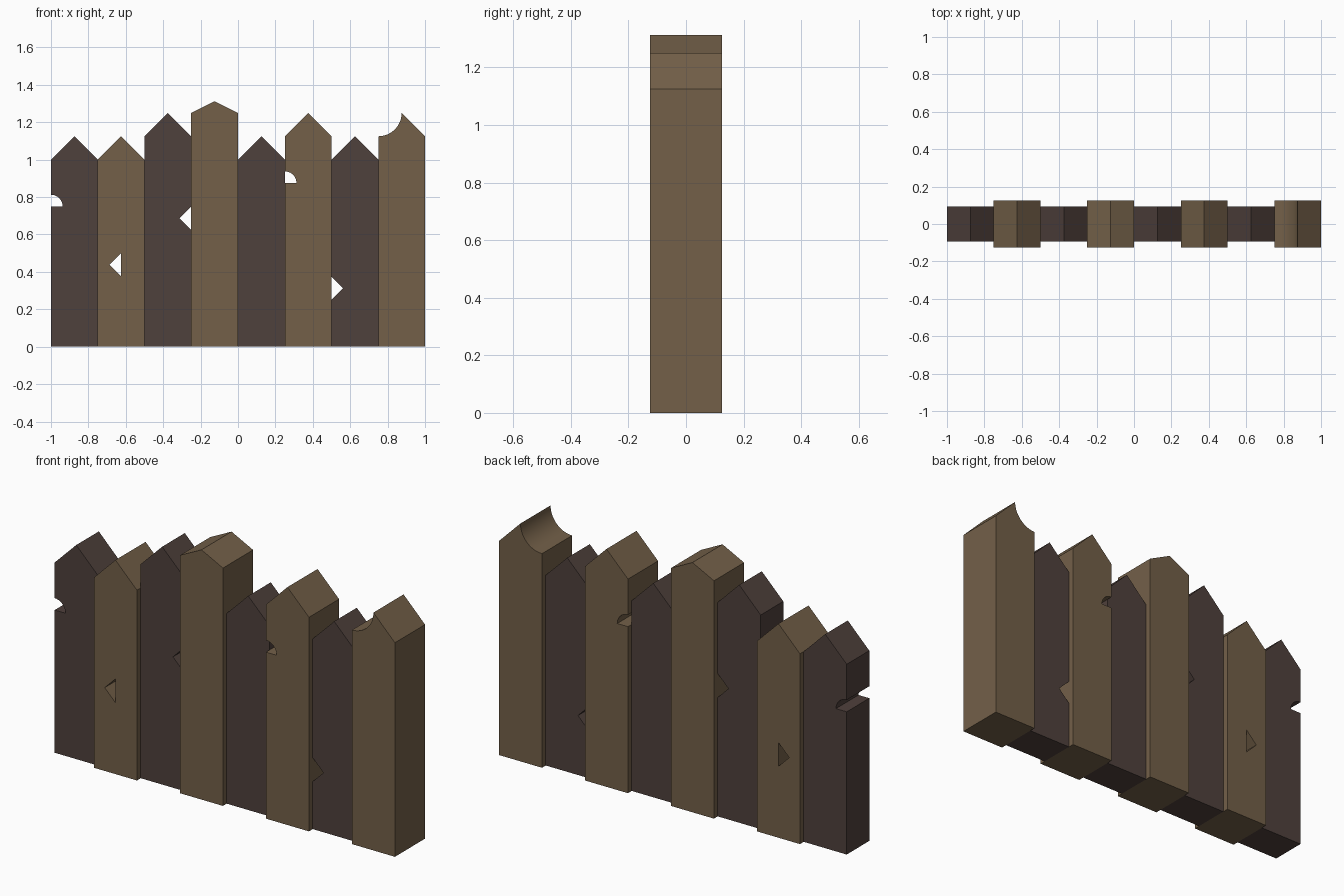
import bpy, bmesh
from math import cos, sin, radians

cube = bpy.data.objects.get("Cube")
if cube:
    bpy.data.objects.remove(cube, do_unlink=True)

WIDTH = 0.25
NICK = WIDTH / 4  # size of the small chips and notches


def make_material(name, rgb):
    mat = bpy.data.materials.new(name)
    mat.use_nodes = True
    color = (*rgb, 1)
    mat.diffuse_color = color
    bsdf = mat.node_tree.nodes["Principled BSDF"]
    bsdf.inputs["Base Color"].default_value = color
    bsdf.inputs["Roughness"].default_value = 0.9
    return mat


dark_wood = make_material("dark brown wood", (0.078, 0.052, 0.045))
light_wood = make_material("light brown wood", (0.172, 0.117, 0.066))


def arc(cx, cz, radius, start, end, steps=10):
    angles = [radians(start + (end - start) * i / steps) for i in range(steps + 1)]
    return [(cx + radius * cos(a), cz + radius * sin(a)) for a in angles]


def round_chip(z):
    """Quarter-round bite in the left edge, listed from top to bottom."""
    return arc(0, z, NICK, 90, 0) + [(0, z)]


def v_notch(x, z, direction):
    """Triangular notch, tip pointing along direction, listed from top to bottom."""
    return [(x, z + NICK), (x + direction * NICK, z), (x, z - NICK)]


def build_plank(name, x, depth, loops, material):
    """Fill an outline (plus any hole outlines) and extrude it along y."""
    bm = bmesh.new()
    edges = []
    for loop in loops:
        verts = [bm.verts.new((x + px, -depth / 2, pz)) for px, pz in loop]
        edges += [bm.edges.new((v, verts[i - 1])) for i, v in enumerate(verts)]
    bmesh.ops.triangle_fill(bm, edges=edges, use_beauty=True)
    result = bmesh.ops.extrude_face_region(bm, geom=bm.faces[:], use_keep_orig=True)
    moved = [g for g in result["geom"] if isinstance(g, bmesh.types.BMVert)]
    bmesh.ops.translate(bm, verts=moved, vec=(0, depth, 0))
    bmesh.ops.recalc_face_normals(bm, faces=bm.faces[:])
    mesh = bpy.data.meshes.new(name)
    bm.to_mesh(mesh)
    bm.free()
    mesh.materials.append(material)
    obj = bpy.data.objects.new(name, mesh)
    bpy.context.collection.objects.link(obj)
    return obj


# Shoulder height, peak height and damage of each plank
planks = [
    dict(shoulder=1.0, peak=1.125, left=round_chip(0.75)),
    dict(shoulder=1.0, peak=1.125, holes=[v_notch(WIDTH / 2, 0.4375, -1)]),
    dict(shoulder=1.125, peak=1.25, right=v_notch(WIDTH, 0.6875, -1)),
    dict(shoulder=1.25, peak=1.3125),
    dict(shoulder=1.0, peak=1.125),
    dict(shoulder=1.125, peak=1.25, left=round_chip(0.875)),
    dict(shoulder=1.0, peak=1.125, left=v_notch(0, 0.3125, 1)),
    dict(shoulder=1.125, peak=1.25, scoop=True),
]

objects = []
for i, p in enumerate(planks):
    is_light = i % 2 == 1
    half = WIDTH / 2
    # Outline: up the right edge, over the point, down the left edge
    outline = [(0, 0), (WIDTH, 0)]
    outline += reversed(p.get("right", []))
    outline.append((WIDTH, p["shoulder"]))
    if p.get("scoop"):
        outline += arc(0, p["peak"], half, 0, -90, 16)
    else:
        outline += [(half, p["peak"]), (0, p["shoulder"])]
    outline += p.get("left", [])
    objects.append(build_plank(
        f"{'light' if is_light else 'dark'}_plank_{i + 1}",
        -1 + i * WIDTH,
        0.25 if is_light else 0.1875,
        [outline] + p.get("holes", []),
        light_wood if is_light else dark_wood))

# Smooth the rounded cuts, keep every plank edge crisp
bpy.ops.object.select_all(action='DESELECT')
for obj in objects:
    obj.select_set(True)
bpy.context.view_layer.objects.active = objects[0]
bpy.ops.object.shade_smooth_by_angle(angle=radians(20))
